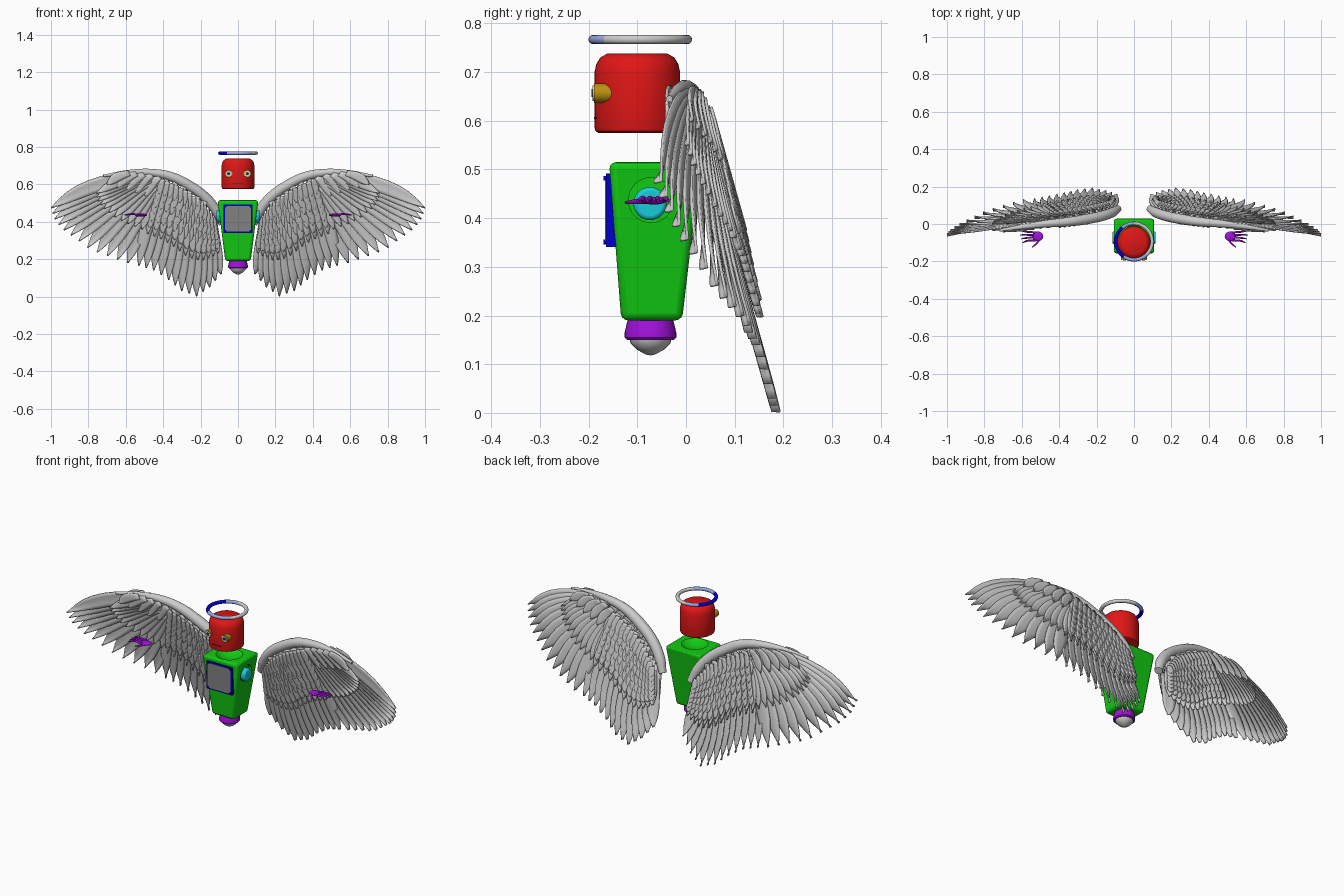
import bpy, bmesh, math
from mathutils import Vector, Matrix

cube = bpy.data.objects.get("Cube")
if cube:
    bpy.data.objects.remove(cube, do_unlink=True)


def material(name, r, g, b):
    m = bpy.data.materials.new(name)
    m.use_nodes = True
    m.diffuse_color = (r, g, b, 1)
    m.node_tree.nodes["Principled BSDF"].inputs["Base Color"].default_value = (r, g, b, 1)
    return m


RED = material("red", .75, .008, .008)
GREEN = material("green", .006, .6, .006)
PURPLE = material("purple", .36, .006, .72)
BLUE = material("blue", .0, .0, .62)
CYAN = material("cyan", .01, .6, .68)
GOLD = material("gold", .5, .28, .005)
WHITE = material("feather white", .6, .6, .6)
GREY = material("screen grey", .22, .22, .22)
PALE = material("pale blue", .32, .4, .75)
DARK = material("dark", .03, .02, .02)


def finish(name, bm, mat, mirror=False, angle=35):
    bmesh.ops.recalc_face_normals(bm, faces=bm.faces)
    me = bpy.data.meshes.new(name)
    bm.to_mesh(me)
    bm.free()
    ob = bpy.data.objects.new(name, me)
    bpy.context.collection.objects.link(ob)
    if mat:
        me.materials.append(mat)
    bpy.ops.object.select_all(action='DESELECT')
    ob.select_set(True)
    bpy.context.view_layer.objects.active = ob
    bpy.ops.object.shade_smooth_by_angle(angle=math.radians(angle))
    if mirror:
        ob.modifiers.new("mirror", 'MIRROR').use_mirror_merge = False
    return ob


def bevel(ob, width, segments=3):
    m = ob.modifiers.new("bevel", 'BEVEL')
    m.width, m.segments = width, segments
    return m


def box(name, mat, lo, hi):
    bm = bmesh.new()
    bmesh.ops.create_cube(bm, size=1)
    for v in bm.verts:
        v.co = [l if c < 0 else h for c, l, h in zip(v.co, lo, hi)]
    return finish(name, bm, mat)


def rod(name, mat, axis, radius, start, end, mirror=False):
    # cylinder between two points, lying along the X or Y axis
    a, b = Vector(start), Vector(end)
    turn = Matrix.Rotation(math.pi / 2, 4, 'Y' if axis == 'X' else 'X')
    bm = bmesh.new()
    bmesh.ops.create_cone(bm, cap_ends=True, segments=32, radius1=radius, radius2=radius,
                          depth=(b - a).length, matrix=Matrix.Translation((a + b) / 2) @ turn)
    return finish(name, bm, mat, mirror)


def lathe(name, mat, profile, y, steps=40):
    bm = bmesh.new()
    vs = [bm.verts.new((r, 0, z)) for r, z in profile]
    es = [bm.edges.new(p) for p in zip(vs, vs[1:])]
    bmesh.ops.spin(bm, geom=vs + es, cent=(0, 0, 0), axis=(0, 0, 1), angle=math.tau, steps=steps)
    bmesh.ops.remove_doubles(bm, verts=bm.verts, dist=1e-5)
    bmesh.ops.translate(bm, verts=bm.verts, vec=(0, y, 0))
    return finish(name, bm, mat)


def tube(name, mat, points, depth):
    # mirrored bevelled curve through (x, y, z, radius)
    cu = bpy.data.curves.new(name, 'CURVE')
    cu.dimensions, cu.bevel_depth, cu.bevel_resolution = '3D', depth, 4
    cu.use_fill_caps = True
    sp = cu.splines.new('BEZIER')
    sp.bezier_points.add(len(points) - 1)
    for p, (x, y, z, r) in zip(sp.bezier_points, points):
        p.co, p.radius = (x, y, z), r
        p.handle_left_type = p.handle_right_type = 'AUTO'
    cu.materials.append(mat)
    ob = bpy.data.objects.new(name, cu)
    bpy.context.collection.objects.link(ob)
    ob.modifiers.new("mirror", 'MIRROR')


# Head, eyes and mouth
lathe("head", RED, [(0, .575), (.08, .575), (.086, .579), (.088, .586), (.088, .7), (.084, .717),
                    (.076, .73), (.062, .738), (0, .738)], -.1)
for name, mat, r, front, back in (("eye_rim", GOLD, .02, -.189, -.15), ("eye", WHITE, .016, -.192, -.185),
                                  ("pupil", DARK, .008, -.194, -.19)):
    rod(name, mat, 'Y', r, (.05, front, .657), (.05, back, .657), True)
box("mouth", DARK, (-.026, -.189, .604), (.026, -.182, .608))

# Halo, coloured by direction around the ring
bm = bmesh.new()
N, M, R, r = 64, 12, .097, .0095
ring = [[bm.verts.new(((R + r * math.cos(b)) * math.cos(a), (R + r * math.cos(b)) * math.sin(a) - .094,
                       .767 + r * math.sin(b))) for b in (math.tau * j / M for j in range(M))]
        for a in (math.tau * i / N for i in range(N))]
for i in range(N):
    deg = 360 * (i + .5) / N
    for j in range(M):
        k, l = (i + 1) % N, (j + 1) % M
        f = bm.faces.new((ring[i][j], ring[k][j], ring[k][l], ring[i][l]))
        f.material_index = 2 if 130 < deg < 238 else 1 if 90 < deg < 315 else 0
halo = finish("halo", bm, WHITE)
halo.data.materials.append(PALE)
halo.data.materials.append(BLUE)

# Tapered torso with recessed neck seat and shoulder sockets
bm = bmesh.new()
bmesh.ops.create_cube(bm, size=1)
for v in bm.verts:
    top, front = v.co.z > 0, v.co.y < 0
    v.co = (math.copysign(.109 if top else .068, v.co.x),
            (-.158 if top else -.133) if front else (.03 if top else -.008), .515 if top else .19)
torso = finish("torso", bm, GREEN)
bevel(torso, .014)
bm = bmesh.new()
bmesh.ops.create_uvsphere(bm, u_segments=32, v_segments=24, radius=.11,
                          matrix=Matrix.Translation((0, -.075, .602)))
cutters = [finish("neck_cutter", bm, None)]
for s in (-1, 1):
    cutters.append(rod("socket_cutter", None, 'X', .046, (s * .085, -.072, .437), (s * .15, -.072, .437)))
for c in cutters:
    c.hide_render = True
    m = torso.modifiers.new("cut", 'BOOLEAN')
    m.operation, m.object = 'DIFFERENCE', c
bpy.ops.object.select_all(action='DESELECT')
torso.select_set(True)
bpy.context.view_layer.objects.active = torso
for m in list(torso.modifiers):
    bpy.ops.object.modifier_apply(modifier=m.name)
for c in cutters:
    bpy.data.objects.remove(c, do_unlink=True)
bpy.ops.object.shade_smooth_by_angle(angle=math.radians(30))
bevel(rod("shoulder", CYAN, 'X', .034, (.07, -.074, .43), (.116, -.074, .43), True), .008)

# Chest screen
box("screen_frame", BLUE, (-.077, -.164, .341), (.077, -.143, .492))
box("screen", GREY, (-.07, -.166, .348), (.07, -.16, .485))
for z in (.351, .482):
    rod("screen_bolt", BLUE, 'Y', .005, (.067, -.169, z), (.067, -.16, z), True)

# Base ring and thruster tip
lathe("base_ring", PURPLE, [(0, .195), (.046, .195), (.053, .165), (.053, .155), (.048, .15), (0, .15)], -.073)
lathe("thruster_tip", WHITE, [(.043, .152), (.041, .143), (.028, .13), (.01, .12), (0, .118)], -.073, 24)

# Floating hands
bm = bmesh.new()
bmesh.ops.create_uvsphere(bm, u_segments=20, v_segments=12, radius=1,
                          matrix=Matrix.Translation((.515, -.066, .436)) @ Matrix.Diagonal((.03, .026, .008, 1)))
finish("palm", bm, PURPLE, True)
for i in range(4):
    y = -.045 - .014 * i
    tube("finger", PURPLE, [(.525, y, .437, 1), (.57, y + .003 - .002 * i, .441, .9),
                            (.608 - .006 * abs(i - 1), y + .008 - .007 * i, .436, .5)], .0055)
tube("thumb", PURPLE, [(.505, -.08, .435, 1), (.522, -.105, .434, .9), (.545, -.124, .432, .5)], .0055)


# Wings: feathers laid on a curved sheet
def sheet(x, z):
    return .28 * (.68 - z) - .12 * max(0, (x - .4) / .6) ** 1.6


def along(pts, s):
    s *= len(pts) - 1
    i = min(int(s), len(pts) - 2)
    return Vector(pts[i]).lerp(Vector(pts[i + 1]), s - i)


def feather(bm, base, tip, width, bulge, off, tilt, rows=9):
    d = (tip - base).normalized()
    side = Vector((-d.y, d.x))
    mid = (base + tip) / 2 + side * bulge
    grid = []
    for i in range(rows + 1):
        t = 1 - (1 - i / rows) ** 1.5
        p = base * (1 - t) ** 2 + mid * 2 * t * (1 - t) + tip * t * t
        w = width * min(1, .6 + t) * max(.04, 1 - max(0, (t - .6) / .4) ** 2.2)
        line = []
        for u in (-1, -.5, 0, .5, 1):
            q = p + side * u * w
            ridge = math.copysign(.1 * width, off) * (1 - u * u)
            line.append(bm.verts.new((q.x, sheet(q.x, q.y) + off + tilt * u + ridge, q.y)))
        grid.append(line)
    for a, b in zip(grid, grid[1:]):
        for j in range(4):
            bm.faces.new((a[j], a[j + 1], b[j + 1], b[j]))


def plumage(name, rows):
    # each row: bases, tips, count, width, (first, last) bulge, offset, tilt
    bm = bmesh.new()
    for bases, tips, n, width, (b0, b1), off, tilt in rows:
        for i in range(n):
            s = i / (n - 1)
            feather(bm, along(bases, s), along(tips, s), width, b0 + (b1 - b0) * s, off, tilt)
    ob = finish(name, bm, WHITE, True, 50)
    m = ob.modifiers.new("thickness", 'SOLIDIFY')
    m.thickness, m.offset = .006, 0


WRIST = [(.46, .645), (.47, .63), (.45, .60), (.42, .58)]
ARM = [(.41, .59), (.3, .54), (.2, .47), (.13, .40)]
HAND_TIPS = [(1, .475), (.985, .42), (.945, .365), (.875, .315), (.79, .25), (.69, .215), (.59, .18)]
ARM_TIPS = [(.53, .165), (.45, .14), (.37, .09), (.3, .03), (.22, .002), (.15, .05), (.09, .12)]


def part_way(bases, tips, f, n=8):
    return [along(bases, i / n).lerp(along(tips, i / n), f) for i in range(n + 1)]


plumage("primary_feathers", [(WRIST, HAND_TIPS, 12, .038, (.085, .02), .004, .008)])
plumage("secondary_feathers", [(ARM, ARM_TIPS, 13, .032, (.03, .02), -.004, .008)])
plumage("covert_feathers", [
    (bases, part_way(bases, tips, f), n, width, bulge, off, .006)
    for off in (-.014, .016)
    for bases, tips, f, n, width, bulge in ((WRIST, HAND_TIPS, .55, 11, .026, (.045, .01)),
                                            (ARM, ARM_TIPS, .6, 13, .024, (.02, .01)))])

# Small overlapping scale feathers on the inner wing, front and back
scales = []
for off in (-.022, .024):
    for k in range(6):
        f = .42 - .085 * k
        scales.append((part_way(ARM, ARM_TIPS, f - .08), part_way(ARM, ARM_TIPS, f + .1),
                       13 + k % 2, .017, (.004, .004), off * (1 + .08 * k), .004))
plumage("scale_feathers", scales)

# Short feathers fanning under the leading edge
plumage("leading_coverts", [([(.58, .66), (.45, .65), (.3, .595), (.18, .51)],
                             [(.7, .60), (.53, .55), (.37, .49), (.2, .41)], 11, .024, (.02, .01), off, .006)
                            for off in (-.02, .026)])

# Rounded leading edge of the wing
edge = [(.085, .39, .7), (.115, .455, .95), (.17, .525, 1), (.26, .592, 1), (.36, .642, .9),
        (.46, .662, .75), (.58, .664, .5), (.72, .645, .25)]
tube("wing_leading_edge", WHITE, [(x, sheet(x, z), z, r) for x, z, r in edge], .028)
